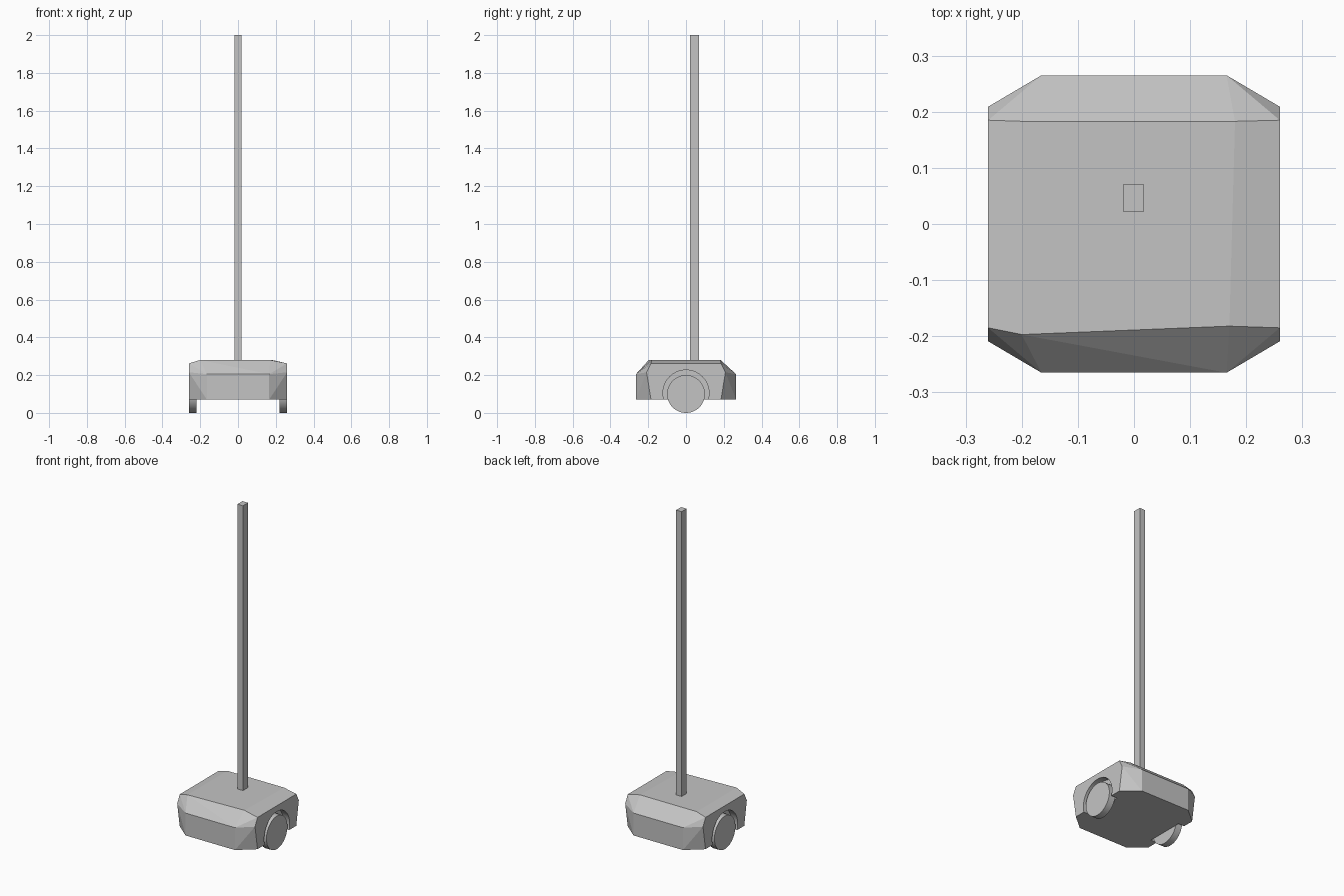
import bpy
import bmesh
import math

if "Cube" in bpy.data.objects:
    bpy.data.objects.remove(bpy.data.objects["Cube"], do_unlink=True)

GREY = (0.55, 0.55, 0.55, 1.0)
mat = bpy.data.materials.new("plain_grey")
mat.use_nodes = True
mat.diffuse_color = GREY
mat.node_tree.nodes["Principled BSDF"].inputs["Base Color"].default_value = GREY


def make_disc(name, radius, x0, x1, z):
    """Cylinder lying along x."""
    bpy.ops.mesh.primitive_cylinder_add(
        vertices=64, radius=radius, depth=abs(x1 - x0),
        location=((x0 + x1) / 2, 0, z), rotation=(0, math.pi / 2, 0))
    obj = bpy.context.object
    obj.name = name
    obj.data.materials.append(mat)
    bpy.ops.object.shade_smooth_by_angle(angle=math.radians(30))
    return obj


# Body: faceted shell with cut corners and sloping front and back
corner = [(0.165, 0.265, 0.07), (0.165, 0.265, 0.205), (0.26, 0.185, 0.07),
          (0.26, 0.209, 0.215), (0.26, 0.185, 0.262)]
points = [(sx * x, sy * y, z) for x, y, z in corner
          for sx in (-1, 1) for sy in (-1, 1)]
# Slightly crowned, uneven top
points += [(-0.2, 0.183, 0.28), (0.18, 0.183, 0.28),
           (0.17, -0.182, 0.28), (-0.2, -0.197, 0.28)]

bm = bmesh.new()
for p in points:
    bm.verts.new(p)
bmesh.ops.convex_hull(bm, input=bm.verts[:])
bmesh.ops.dissolve_limit(bm, angle_limit=math.radians(1),
                         verts=bm.verts[:], edges=bm.edges[:])
bmesh.ops.recalc_face_normals(bm, faces=bm.faces[:])
mesh = bpy.data.meshes.new("body")
bm.to_mesh(mesh)
bm.free()
mesh.materials.append(mat)
body = bpy.data.objects.new("body", mesh)
bpy.context.collection.objects.link(body)

# Wheel arches and wheels on both sides
for side, sx in (("left", 1), ("right", -1)):
    cutter = make_disc(side + "_arch_cutter", 0.122, sx * 0.219, sx * 0.3, 0.105)
    cutter.hide_render = True
    bpy.context.view_layer.objects.active = body
    mod = body.modifiers.new(side + "_arch", "BOOLEAN")
    mod.operation = "DIFFERENCE"
    mod.solver = "EXACT"
    mod.object = cutter
    bpy.ops.object.modifier_apply(modifier=mod.name)
    bpy.data.objects.remove(cutter, do_unlink=True)
    make_disc(side + "_wheel", 0.1, sx * 0.219, sx * 0.26, 0.1)

# Upright pole standing behind the centre
bpy.ops.mesh.primitive_cube_add(size=1, location=(-0.001, 0.046, 1.135))
pole = bpy.context.object
pole.name = "pole"
pole.scale = (0.037, 0.048, 1.73)
pole.data.materials.append(mat)
